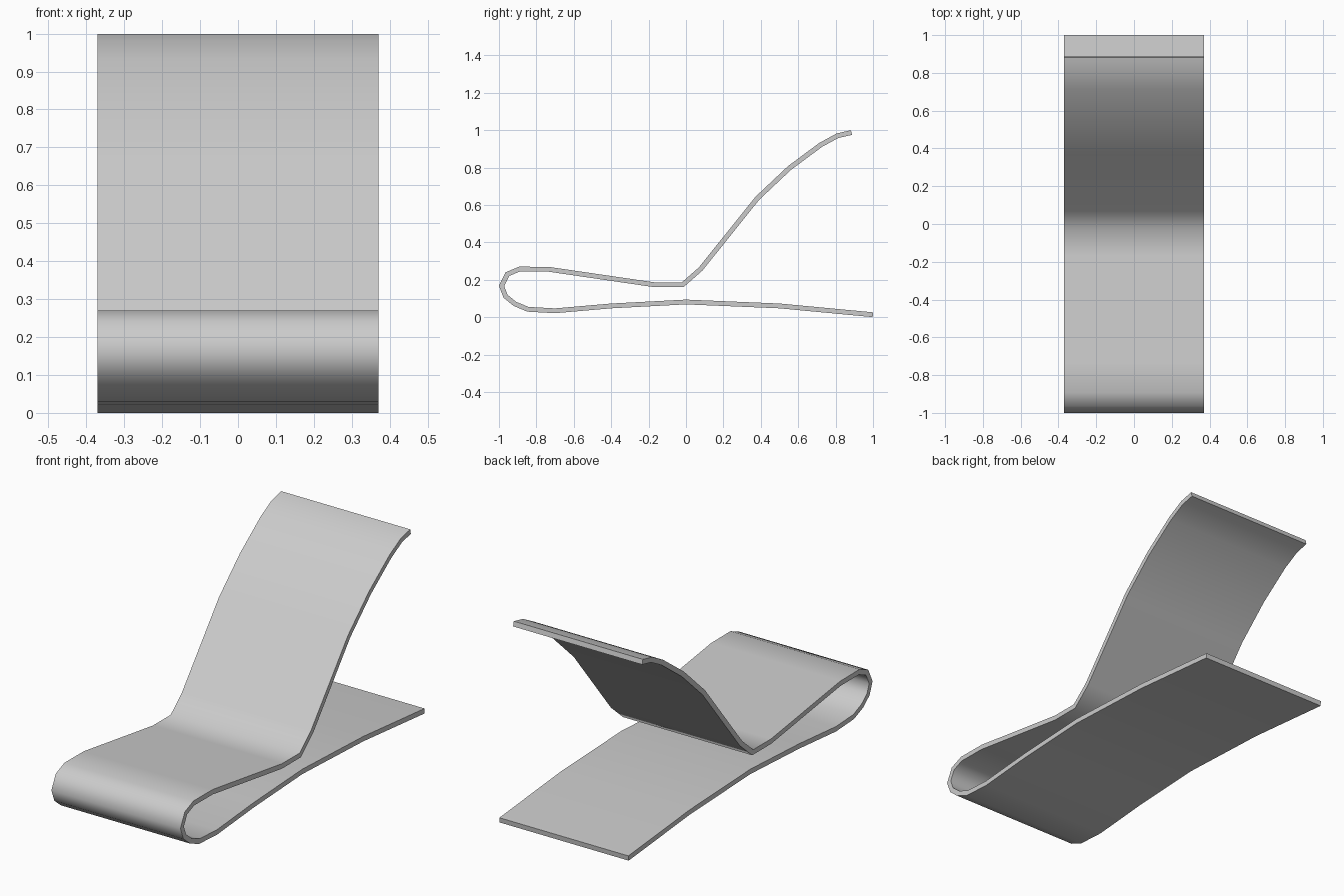
import bpy, bmesh
from mathutils import Vector

if "Cube" in bpy.data.objects:
    bpy.data.objects.remove(bpy.data.objects["Cube"])

HALF_WIDTH = 0.37
HALF_THICK = 0.0128

# Centre line of the bent strip in (y, z): backrest tip, seat, front loop, base
PATH = [Vector(p) for p in (
    (0.885, 0.987), (0.81, 0.970), (0.72, 0.921), (0.553, 0.797), (0.382, 0.636),
    (0.078, 0.257), (-0.018, 0.173), (-0.168, 0.173), (-0.735, 0.256),
    (-0.89, 0.257), (-0.955, 0.23), (-0.986, 0.167), (-0.965, 0.112),
    (-0.915, 0.071), (-0.845, 0.042), (-0.70, 0.034), (-0.40, 0.060),
    (0.0, 0.081), (0.5, 0.060), (0.999, 0.013))]


def mitred_offset(i, side):
    """Offset a path point sideways, keeping the strip's thickness constant."""
    dirs = []
    if i > 0:
        dirs.append((PATH[i] - PATH[i - 1]).normalized())
    if i < len(PATH) - 1:
        dirs.append((PATH[i + 1] - PATH[i]).normalized())
    normals = [Vector((-d.y, d.x)) for d in dirs]
    n = sum(normals, Vector((0, 0))).normalized()
    return PATH[i] + n * (side * HALF_THICK / n.dot(normals[0]))


# Bent strip: a four-cornered section swept along the path
bm = bmesh.new()
rings = []
for i in range(len(PATH)):
    a, b = mitred_offset(i, 1), mitred_offset(i, -1)
    rings.append([bm.verts.new((x, p.x, p.y)) for x, p in (
        (-HALF_WIDTH, a), (HALF_WIDTH, a), (HALF_WIDTH, b), (-HALF_WIDTH, b))])
for r, s in zip(rings, rings[1:]):
    for k in range(4):
        bm.faces.new((r[k], r[(k + 1) % 4], s[(k + 1) % 4], s[k]))
bm.faces.new(rings[0])
bm.faces.new(rings[-1])
bmesh.ops.recalc_face_normals(bm, faces=bm.faces[:])

mesh = bpy.data.meshes.new("folded_strip_stand")
bm.to_mesh(mesh)
bm.free()
stand = bpy.data.objects.new("folded_strip_stand", mesh)
bpy.context.collection.objects.link(stand)

# Smooth bends, crisp strip edges
bpy.context.view_layer.objects.active = stand
stand.select_set(True)
bpy.ops.object.shade_smooth_by_angle(angle=1.05)
